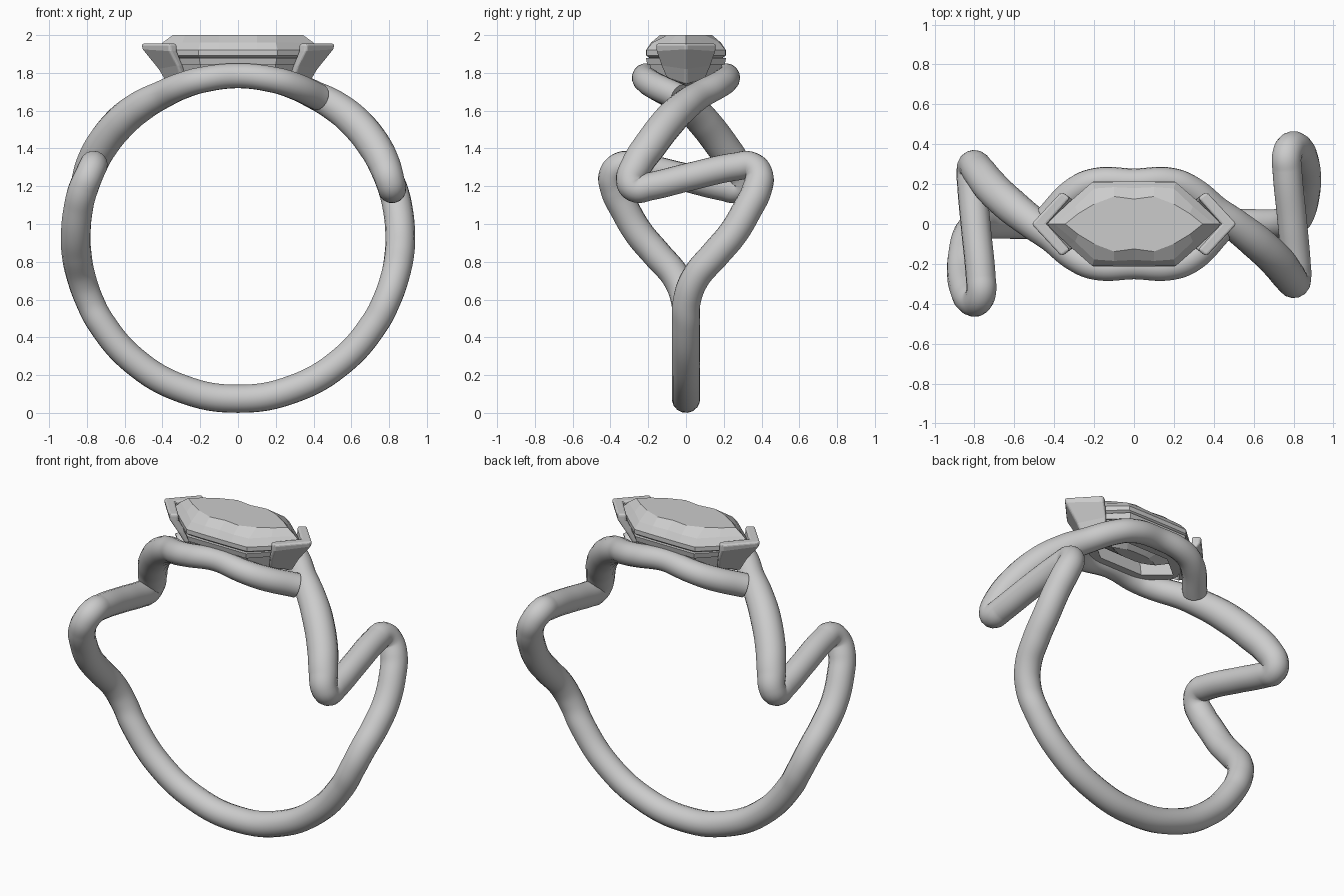
import bpy, bmesh
from math import sin, cos, radians

if "Cube" in bpy.data.objects:
    bpy.data.objects.remove(bpy.data.objects["Cube"])

R, CZ, TUBE = 0.855, 0.93, 0.075


def finish(name, bm, bevel=0.0):
    bmesh.ops.recalc_face_normals(bm, faces=bm.faces)
    me = bpy.data.meshes.new(name)
    bm.to_mesh(me)
    bm.free()
    ob = bpy.data.objects.new(name, me)
    bpy.context.collection.objects.link(ob)
    if bevel:
        m = ob.modifiers.new("soft_edges", 'BEVEL')
        m.width, m.segments = bevel, 3
    return ob


def loft(name, rings, cap=True, close=False, bevel=0.0):
    """Skin a list of equal-length rings of points."""
    bm = bmesh.new()
    vs = [[bm.verts.new(p) for p in r] for r in rings]
    n = len(vs[0])
    pairs = list(zip(vs, vs[1:])) + ([(vs[-1], vs[0])] if close else [])
    for a, b in pairs:
        for i in range(n):
            j = (i + 1) % n
            bm.faces.new((a[i], a[j], b[j], b[i]))
    if cap:
        bm.faces.new(vs[0])
        bm.faces.new(vs[-1])
    return finish(name, bm, bevel)


def full_ring(quarter, z):
    """Mirror a quarter outline (from +x tip towards x=0) into a closed ring."""
    half = quarter + [(-x, y) for x, y in reversed(quarter) if x > 0]
    return [(x, y, z) for x, y in half + [(x, -y) for x, y in reversed(half) if y > 0]]


# Band: half path as (angle from the bottom, sideways offset, thickness factor)
PATH = [(0, 0, 1), (20, 0, 1), (40, 0, 1), (58, 0, 1), (67, .005, 1), (75.5, .05, 1.02),
        (84, .155, 1.05), (91.5, .25, 1.05), (100, .325, 1.05), (107, .375, 1.05),
        (113, .385, 1), (116.3, .34, 1), (116, .27, 1), (112, .02, 1), (108.2, -.2, 1),
        (107.6, -.265, 1), (109.8, -.292, 1.03), (116, -.262, 1.12), (124, -.19, 1.18),
        (135, -.09, 1.18), (144, -.005, 1.1), (151.5, .07, 1), (160, .168, .95),
        (167, .212, .92), (180, .212, .88), (193, .212, .92), (200, .168, .95),
        (210, .03, .95)]

# One continuous strand: the far half is the near half turned about z
nodes = [(-a, -y, r) for a, y, r in reversed(PATH[1:])] + PATH
cu = bpy.data.curves.new("band", 'CURVE')
cu.dimensions = '3D'
cu.bevel_depth, cu.bevel_resolution = TUBE, 6
cu.resolution_u, cu.use_fill_caps = 8, True
sp = cu.splines.new('BEZIER')
sp.bezier_points.add(len(nodes) - 1)
for bp, (a, y, r) in zip(sp.bezier_points, nodes):
    rad = R + max(0, r - 1) * .08
    a = radians(a)
    bp.co = (rad * sin(a), y, CZ - rad * cos(a))
    bp.handle_left_type = bp.handle_right_type = 'AUTO'
    bp.radius = r
tmp = bpy.data.objects.new("band_curve", cu)
bpy.context.collection.objects.link(tmp)
dg = bpy.context.evaluated_depsgraph_get()
me = bpy.data.meshes.new_from_object(tmp.evaluated_get(dg))
bpy.data.objects.remove(tmp)
band = bpy.data.objects.new("band", me)
bpy.context.collection.objects.link(band)
bpy.context.view_layer.objects.active = band
band.select_set(True)
bpy.ops.object.shade_smooth_by_angle(angle=radians(40))

# Faceted marquise stone
girdle = [(.44, 0), (.33, .105), (.21, .21), (.1, .212), (0, .212)]
crown = [(.40, 0), (.295, .088), (.2, .178), (.1, .185), (0, .18)]
table = [(.345, 0), (.28, .052), (.2, .10), (.1, .138), (0, .125)]
keel = [(.16, 0), (.12, .02), (.08, .035), (.04, .04), (0, .04)]
loft("stone", [full_ring(keel, 1.76), full_ring(girdle, 1.893),
               full_ring(girdle, 1.92), full_ring(crown, 1.96), full_ring(table, 2.0)])


# Hexagonal open seat: upper rail and tapered basket
def hexagon(x, xs, y, z):
    return full_ring([(x, 0), (xs, y)], z)


loft("seat_rail", [hexagon(.41, .2, .205, 1.845), hexagon(.42, .205, .212, 1.878),
                   hexagon(.33, .17, .15, 1.878), hexagon(.32, .165, .145, 1.845)],
     cap=False, close=True)
loft("seat_basket", [hexagon(.36, .19, .16, 1.745), hexagon(.40, .2, .195, 1.85),
                     hexagon(.33, .165, .145, 1.85), hexagon(.29, .15, .115, 1.745)],
     cap=False, close=True)


# V-shaped end claws
def vee(side, tip, end, inner_tip, inner_end, z_tip, z_end):
    pts = [(end[0], -end[1], z_end), (tip, 0, z_tip), (end[0], end[1], z_end),
           (inner_end[0], inner_end[1], z_end), (inner_tip, 0, z_tip),
           (inner_end[0], -inner_end[1], z_end)]
    return [(side * x, y, z) for x, y, z in pts]


for side, label in ((1, "right"), (-1, "left")):
    loft(label + "_claw", [
        vee(side, .375, (.295, .105), .32, (.265, .075), 1.735, 1.77),
        vee(side, .425, (.32, .135), .37, (.29, .1), 1.82, 1.84),
        vee(side, .51, (.36, .16), .44, (.32, .132), 1.925, 1.915),
        vee(side, .517, (.365, .163), .435, (.32, .13), 1.955, 1.955)], bevel=.013)
